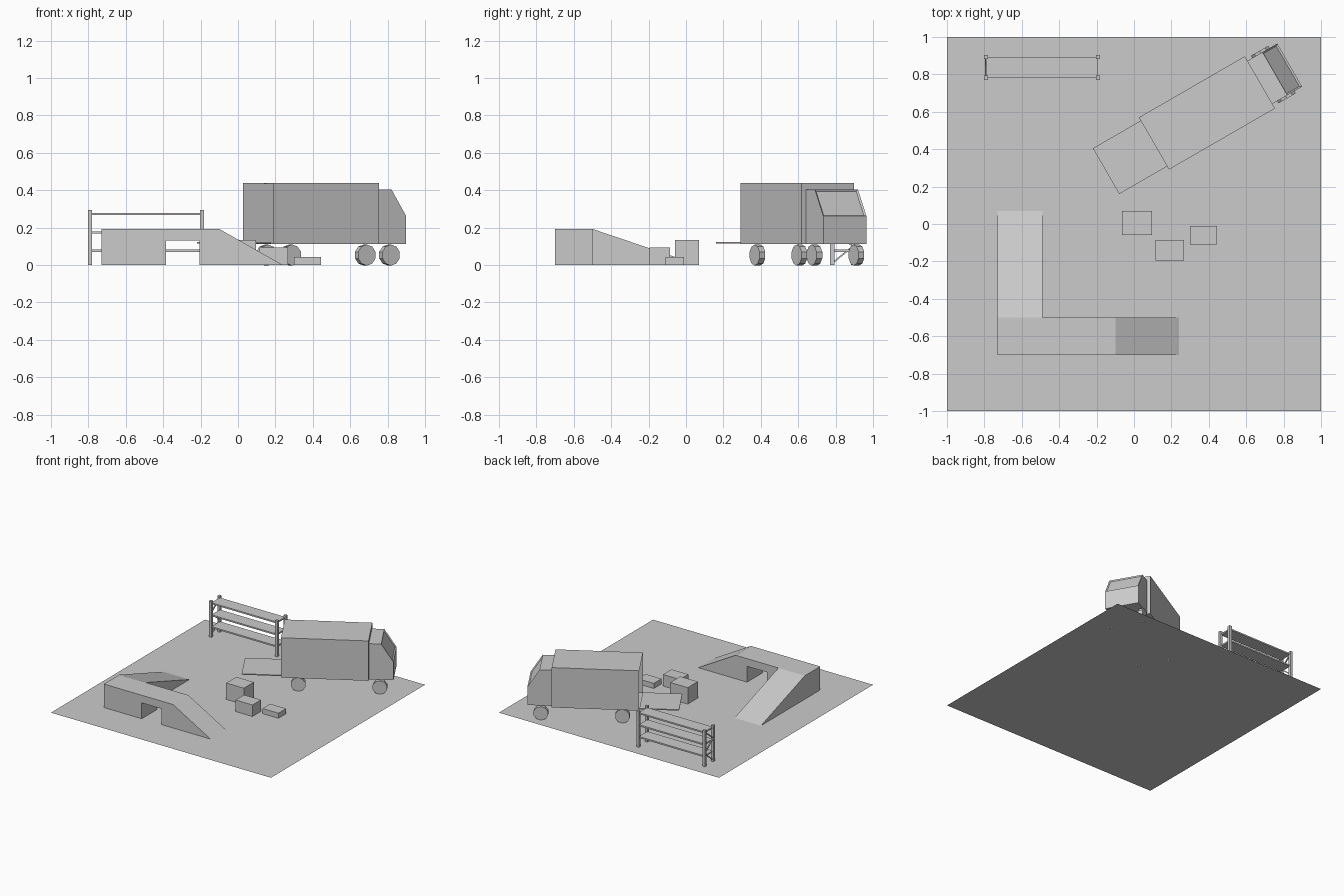
import bpy, bmesh
from math import radians, pi, cos, sin
from mathutils import Matrix, Vector

if "Cube" in bpy.data.objects:
    bpy.data.objects.remove(bpy.data.objects["Cube"])

TRUCK = Matrix.Translation((0.39, 0.594, 0)) @ Matrix.Rotation(radians(30), 4, 'Z')
I = Matrix.Identity(4)


def finish(name, bm, mat=I):
    bmesh.ops.recalc_face_normals(bm, faces=bm.faces)
    me = bpy.data.meshes.new(name)
    bm.to_mesh(me)
    bm.free()
    ob = bpy.data.objects.new(name, me)
    bpy.context.collection.objects.link(ob)
    ob.matrix_world = mat
    return ob


def box(name, x0, x1, y0, y1, z0, z1, mat=I):
    bm = bmesh.new()
    bmesh.ops.create_cube(bm, size=1)
    for v in bm.verts:
        v.co = (x0 + (v.co.x + .5) * (x1 - x0), y0 + (v.co.y + .5) * (y1 - y0),
                z0 + (v.co.z + .5) * (z1 - z0))
    return finish(name, bm, mat)


def prism(profile, a, b, axis='Y'):
    """Extrude a (horizontal, z) profile along the Y or X axis."""
    bm = bmesh.new()
    at = (lambda p: (p[0], a, p[1])) if axis == 'Y' else (lambda p: (a, p[0], p[1]))
    face = bm.faces.new([bm.verts.new(at(p)) for p in profile])
    new = bmesh.ops.extrude_face_region(bm, geom=[face])['geom']
    step = Vector((0, b - a, 0) if axis == 'Y' else (b - a, 0, 0))
    bmesh.ops.translate(bm, vec=step, verts=[g for g in new if isinstance(g, bmesh.types.BMVert)])
    bmesh.ops.recalc_face_normals(bm, faces=bm.faces)
    return bm


def bar(name, p, q, t):
    p, q = Vector(p), Vector(q)
    d = q - p
    m = Matrix.Translation((p + q) / 2) @ d.to_track_quat('Z', 'Y').to_matrix().to_4x4()
    h = d.length / 2
    return box(name, -t / 2, t / 2, -t / 2, t / 2, -h, h, m)


# Ground sheet
bm = bmesh.new()
bmesh.ops.create_grid(bm, x_segments=1, y_segments=1, size=1)
finish("ground", bm)

# L-shaped loading ramp with a tunnel
finish("platform_ramp", prism([(-.73, 0), (-.385, 0), (-.385, .13), (-.205, .13), (-.205, 0),
                               (.24, 0), (-.10, .193), (-.73, .193)], -.70, -.50))
finish("side_ramp", prism([(-.50, 0), (.07, 0), (-.50, .193)], -.73, -.49, 'X'))

# Loose crates
box("large_crate", -.065, .095, -.06, .07, 0, .135)
box("medium_crate", .115, .268, -.195, -.085, 0, .095)
box("small_crate", .30, .445, -.11, -.01, 0, .042)

# Storage rack: posts, shelves, end bracing
for x in (-.792, -.193):
    for y in (.782, .892):
        box("rack_post", x - .011, x + .011, y - .011, y + .011, 0, .295)
for z in (.077, .174, .273):
    box("rack_shelf", -.79, -.195, .782, .892, z - .006, z + .006)
for i, z in enumerate((.01, .1, .19)):
    ya, yb = (.782, .892) if i % 2 == 0 else (.892, .782)
    bar("rack_brace", (-.793, ya, z), (-.793, yb, z + .09), .008)

# Cargo box, open at the rear
bm = bmesh.new()
bmesh.ops.create_cube(bm, size=1)
for v in bm.verts:
    v.co = (v.co.x * .654, v.co.y * .322, .1125 + (v.co.z + .5) * .3275)
rear = min(bm.faces, key=lambda f: f.calc_center_median().x)
bmesh.ops.inset_region(bm, faces=[rear], thickness=.013, use_even_offset=True)
bmesh.ops.translate(bm, vec=(.63, 0, 0), verts=rear.verts)
finish("cargo_box", bm, TRUCK)

# Cab with recessed windscreen
bm = prism([(.327, .112), (.511, .112), (.511, .262), (.42, .405), (.327, .405)], -.133, .133)
screen = max(bm.faces, key=lambda f: f.normal.x * f.normal.z)
bmesh.ops.inset_region(bm, faces=[screen], thickness=.009, depth=0, use_even_offset=True)
bmesh.ops.translate(bm, vec=screen.normal * -.008, verts=screen.verts)
finish("cab", bm, TRUCK)

# Lowered tail lift
box("tail_lift", -.623, -.327, -.141, .141, .115, .123, TRUCK)

# Wheels
for u in (-.2, .41):
    for s in (-1, 1):
        prof = [(u + .056 * cos(pi * (k + .5) / 5), .0535 + .056 * sin(pi * (k + .5) / 5))
                for k in range(10)]
        finish("wheel", prism(prof, s * .112, s * .147), TRUCK)
